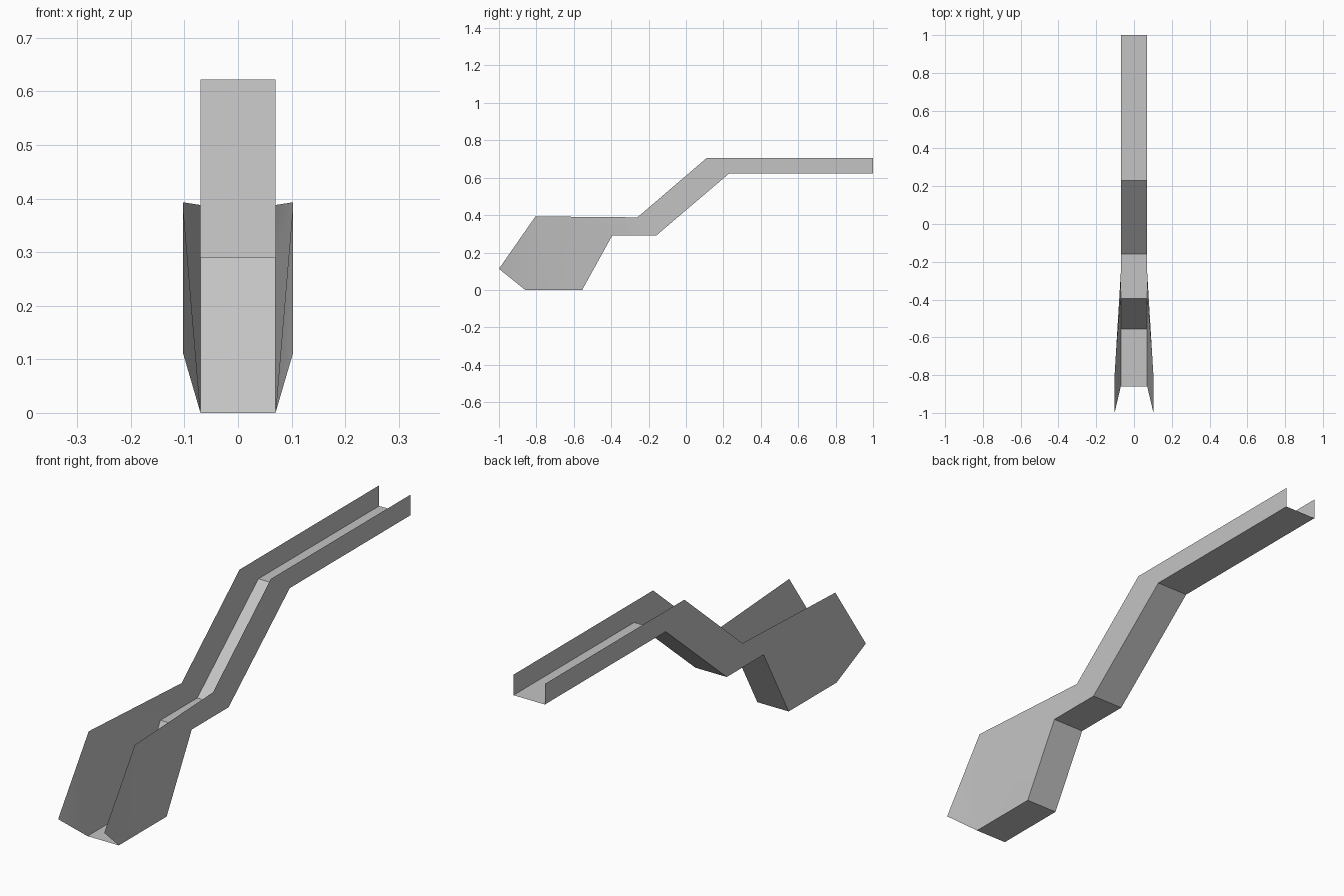
import bpy, bmesh

cube = bpy.data.objects.get("Cube")
if cube:
    bpy.data.objects.remove(cube, do_unlink=True)

grey = bpy.data.materials.new("plain grey")
grey.use_nodes = True
colour = (0.55, 0.55, 0.55, 1)
grey.diffuse_color = colour
grey.node_tree.nodes["Principled BSDF"].inputs["Base Color"].default_value = colour

HALF = 0.07     # half width of the channel
FLARE = 0.103   # half width of the scoop mouth

# Side profile (y, z) of the floor, then of the wall tops
floor = [(-0.86, 0), (-0.555, 0), (-0.395, 0.29), (-0.16, 0.29), (0.23, 0.622), (1, 0.622)]
rim = [(-1, 0.113), (-0.805, 0.393), (-0.26, 0.388), (0.11, 0.705), (1, 0.705)]


def sheet(name, build):
    """Thin sheet part made with bmesh."""
    bm = bmesh.new()
    build(bm)
    mesh = bpy.data.meshes.new(name)
    bm.to_mesh(mesh)
    bm.free()
    mesh.materials.append(grey)
    obj = bpy.data.objects.new(name, mesh)
    bpy.context.collection.objects.link(obj)
    bpy.ops.object.select_all(action="DESELECT")
    obj.select_set(True)
    bpy.context.view_layer.objects.active = obj
    bpy.ops.object.shade_smooth_by_angle()


# Floor: a strip following the lower profile
def build_floor(bm):
    rows = [[bm.verts.new((x, y, z)) for x in (-HALF, HALF)] for y, z in floor]
    for a, b in zip(rows, rows[1:]):
        bm.faces.new((a[0], a[1], b[1], b[0]))


# Side wall: straight along the channel, flared out at the scoop mouth
def build_wall(side):
    def build(bm):
        f = [bm.verts.new((side * HALF, y, z)) for y, z in floor]
        r = [bm.verts.new((side * (FLARE if i < 2 else HALF), y, z))
             for i, (y, z) in enumerate(rim)]
        panels = [(f[0], r[1], r[0]), (f[0], f[1], r[1]), (f[1], f[2], r[1]),
                  (f[2], r[2], r[1]), (f[2], f[3], r[2]),
                  (f[3], f[4], r[3], r[2]), (f[4], f[5], r[4], r[3])]
        for p in panels:
            bm.faces.new(p if side > 0 else p[::-1])
    return build


sheet("chute_floor", build_floor)
sheet("left_wall", build_wall(1))
sheet("right_wall", build_wall(-1))
